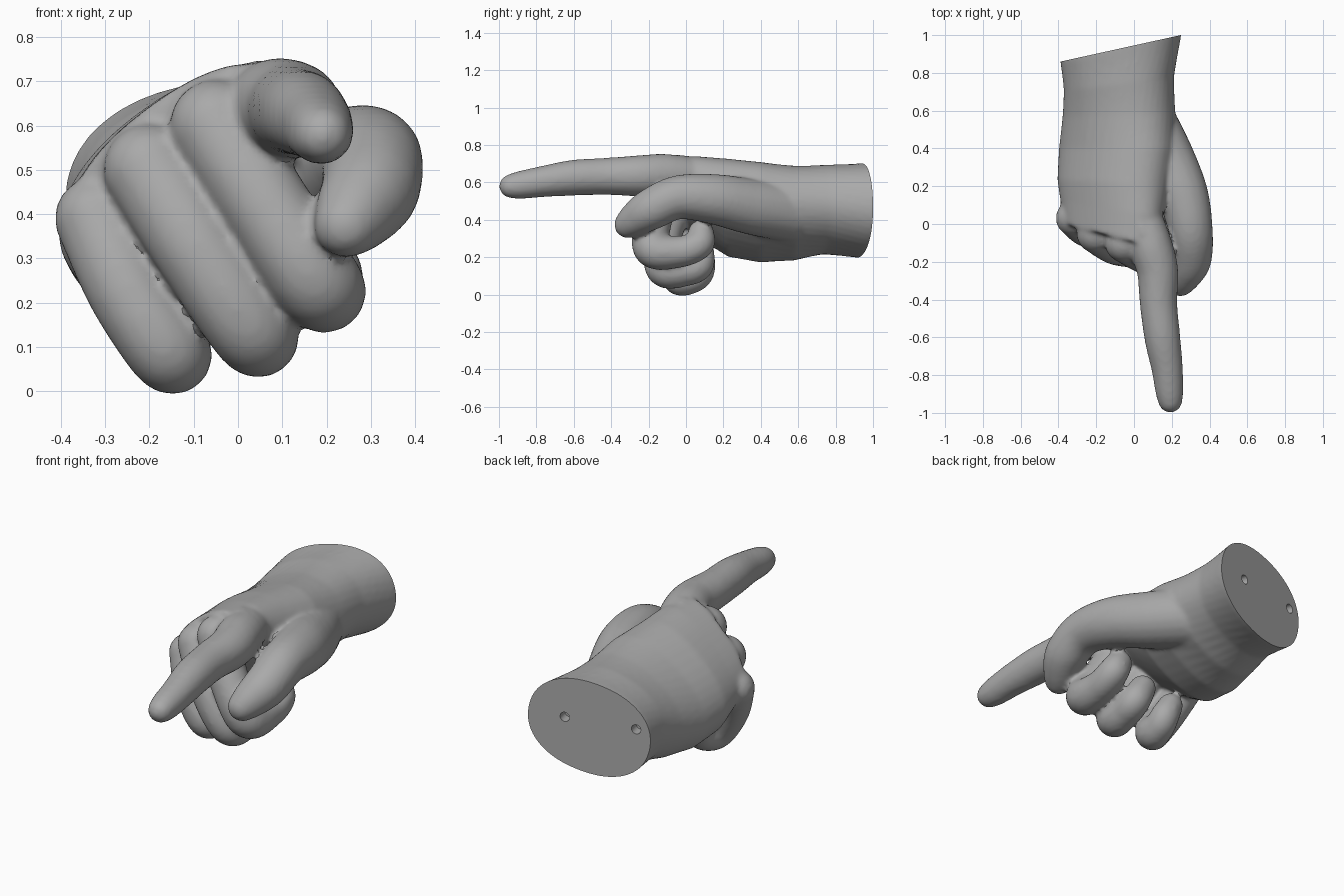
import bpy, bmesh, math
from mathutils import Vector, Matrix

if "Cube" in bpy.data.objects:
    bpy.data.objects.remove(bpy.data.objects["Cube"])

skin = bpy.data.materials.new("plaster_grey")
skin.use_nodes = True
GREY = (0.4, 0.4, 0.4, 1)
skin.diffuse_color = GREY
skin.node_tree.nodes["Principled BSDF"].inputs["Base Color"].default_value = GREY


def make_object(name, bm):
    mesh = bpy.data.meshes.new(name)
    bm.to_mesh(mesh)
    bm.free()
    obj = bpy.data.objects.new(name, mesh)
    bpy.context.collection.objects.link(obj)
    return obj


def spline(p, t):
    """Catmull-Rom blend of four control vectors."""
    a, b, c, d = p
    return 0.5 * (2 * b + (c - a) * t + (2 * a - 5 * b + 4 * c - d) * t ** 2
                  + (3 * b - a - 3 * c + d) * t ** 3)


def limb(bm, points, steps=10):
    """Sweep spheres along a path of (x, y, z, radius)."""
    pts = [Vector(p) for p in points]
    pts = [pts[0]] + pts + [pts[-1]]
    for i in range(len(pts) - 3):
        for k in range(steps + 1):
            x, y, z, r = spline(pts[i:i + 4], k / steps)
            bmesh.ops.create_icosphere(bm, subdivisions=3, radius=r,
                                       matrix=Matrix.Translation((x, y, z)))


def palm(bm, sections, sides=40, power=2.2):
    """Loft tilted oval sections from the wrist to the knuckles."""
    rings = []
    for y, slope, cx, cz, a, b, tilt in sections:
        t = math.radians(tilt)
        ring = []
        for k in range(sides):
            ang = math.tau * k / sides
            c, s = math.cos(ang), math.sin(ang)
            u = a * math.copysign(abs(c) ** (2 / power), c)
            v = b * math.copysign(abs(s) ** (2 / power), s)
            dx = u * math.cos(t) - v * math.sin(t)
            dz = u * math.sin(t) + v * math.cos(t)
            ring.append(bm.verts.new((cx + dx, y + slope * dx, cz + dz)))
        rings.append(ring)
    faces = [bm.faces.new(rings[0]), bm.faces.new(rings[-1])]
    for r0, r1 in zip(rings, rings[1:]):
        for k in range(sides):
            n = (k + 1) % sides
            faces.append(bm.faces.new((r0[k], r0[n], r1[n], r1[k])))
    bmesh.ops.recalc_face_normals(bm, faces=faces)


bm = bmesh.new()

# Wrist, heel and back of the hand: y, slope, centre x, centre z, half sizes, tilt
palm(bm, [
    (1.05, .22, -.07, .45, .33, .25, 12),
    (.92, .22, -.07, .45, .32, .245, 12),
    (.74, .12, -.08, .455, .295, .225, 20),
    (.58, .05, -.08, .435, .31, .225, 28),
    (.4, 0, -.09, .44, .335, .215, 35),
    (.22, -.05, -.11, .465, .33, .2, 37),
    (.08, -.15, -.12, .51, .31, .155, 37),
    (-.06, -.25, -.14, .55, .27, .11, 37),
])

# Pointing index finger
limb(bm, [(.05, .02, .63, .105), (.09, -.12, .638, .115), (.125, -.25, .635, .11),
          (.13, -.42, .632, .1), (.15, -.6, .625, .096), (.175, -.76, .605, .084),
          (.187, -.88, .587, .075), (.192, -.935, .58, .064)])
# Thumb
limb(bm, [(.06, .55, .44, .16), (.17, .35, .47, .15), (.26, .15, .51, .135),
          (.3, -.04, .52, .118), (.3, -.18, .46, .112), (.27, -.26, .41, .095),
          (.245, -.31, .375, .074)])
# Curled middle finger
limb(bm, [(-.05, -.1, .6, .105), (.07, -.17, .41, .1), (.18, -.18, .245, .1),
          (.2, -.03, .23, .085), (.2, .07, .27, .08), (.17, .08, .33, .07)])
# Curled ring finger
limb(bm, [(-.2, -.05, .5, .105), (-.09, -.12, .32, .1), (.03, -.12, .14, .096),
          (.05, 0, .13, .085), (.05, .07, .16, .08), (.01, .08, .24, .07)])
# Curled little finger
limb(bm, [(-.32, .03, .39, .095), (-.25, -.03, .23, .093), (-.16, -.04, .093, .092),
          (-.14, .04, .09, .08), (-.14, .08, .13, .075), (-.17, .09, .2, .065)])
# Tendons on the back of the hand
limb(bm, [(.05, -.05, .72, .03), (-.04, .25, .69, .02)], 24)
limb(bm, [(-.12, -.03, .66, .03), (-.14, .25, .65, .02)], 24)
limb(bm, [(-.25, 0, .56, .03), (-.23, .25, .6, .02)], 24)

hand = make_object("pointing_hand", bm)

# Fuse the parts into one smooth surface
fuse = hand.modifiers.new("fuse", "REMESH")
fuse.mode = "VOXEL"
fuse.voxel_size = 0.012
soften = hand.modifiers.new("soften", "SMOOTH")
soften.factor = 0.5
soften.iterations = 8

# Cutters for the flat wrist end and its two peg holes
turn = Matrix.Rotation(math.atan(0.22), 4, "Z")
end = Matrix.Translation((-.07, .93, .45)) @ turn
cutters = []
cut = bmesh.new()
bmesh.ops.create_cube(cut, size=1, matrix=end @ Matrix.Translation((0, .5, 0)))
cutters.append(make_object("wrist_cutter", cut))
for x in (.13, -.25):
    cut = bmesh.new()
    bmesh.ops.create_cone(cut, cap_ends=True, segments=24, radius1=.025, radius2=.025, depth=.12,
                          matrix=end @ Matrix.Translation((x, 0, .035))
                          @ Matrix.Rotation(math.pi / 2, 4, "X"))
    cutters.append(make_object("peg_hole_cutter", cut))
for c in cutters:
    c.hide_render = True
    mod = hand.modifiers.new("cut", "BOOLEAN")
    mod.operation = "DIFFERENCE"
    mod.solver = "EXACT"
    mod.object = c

# Bake the modifiers and discard the cutters
bpy.context.view_layer.update()
graph = bpy.context.evaluated_depsgraph_get()
baked = bpy.data.meshes.new_from_object(hand.evaluated_get(graph))
hand.modifiers.clear()
hand.data = baked
for c in cutters:
    bpy.data.objects.remove(c)

hand.data.materials.clear()
hand.data.materials.append(skin)
for poly in hand.data.polygons:
    poly.material_index = 0
bpy.ops.object.select_all(action="DESELECT")
hand.select_set(True)
bpy.context.view_layer.objects.active = hand
bpy.ops.object.shade_smooth_by_angle(angle=math.radians(40))
